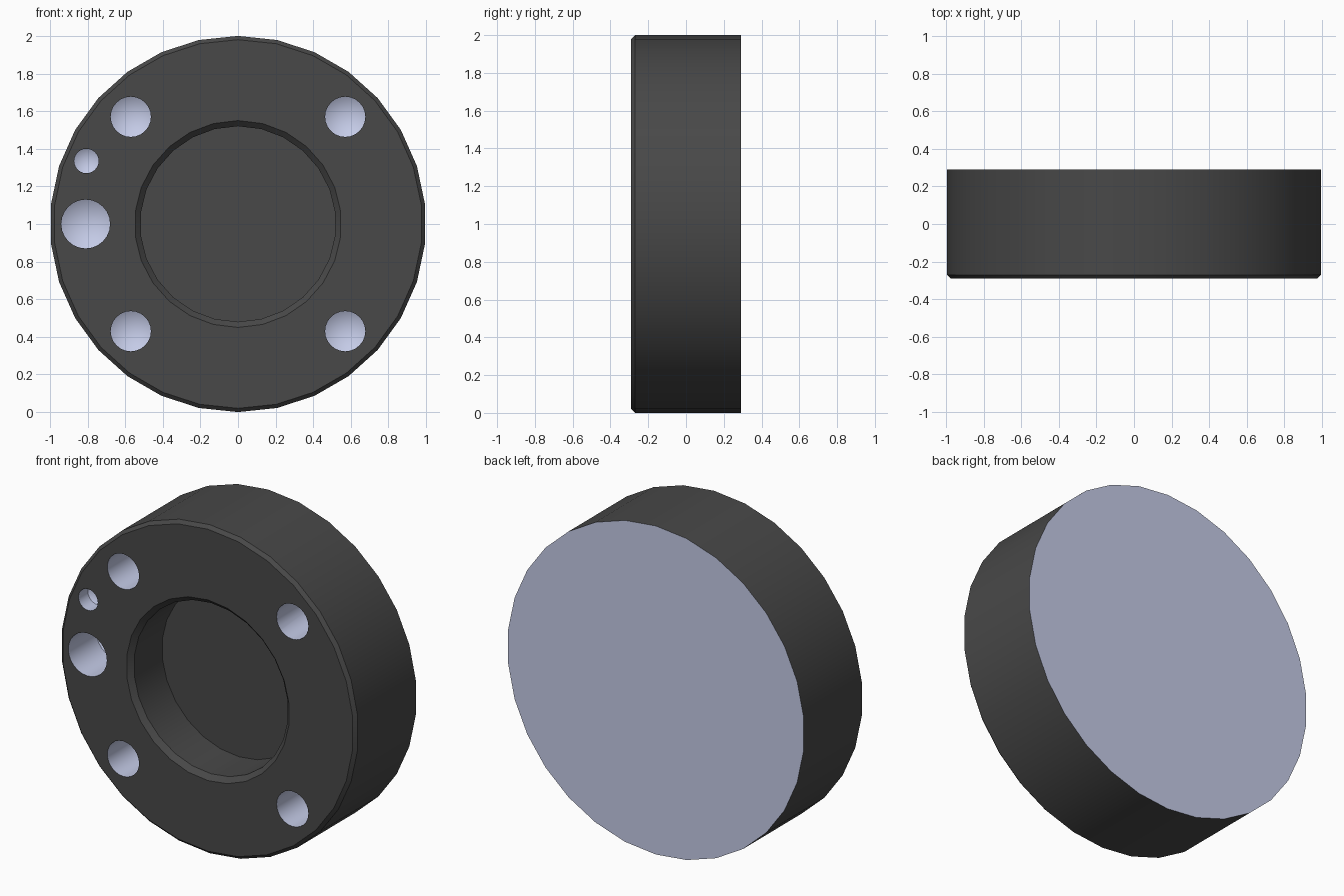
import bpy
import bmesh
import math

cube = bpy.data.objects.get("Cube")
if cube:
    bpy.data.objects.remove(cube, do_unlink=True)


def material(name, rgb):
    mat = bpy.data.materials.new(name)
    mat.use_nodes = True
    mat.diffuse_color = (*rgb, 1)
    mat.node_tree.nodes["Principled BSDF"].inputs["Base Color"].default_value = (*rgb, 1)
    return mat


MATERIALS = [material("dark grey", (0.065, 0.065, 0.065)),
             material("pale lilac", (0.59, 0.635, 0.85))]
DARK, LILAC = 0, 1


def turn(bm, profile, sides, x=0, z=1, mat=DARK):
    """Closed solid turned about the y axis from (radius, y) points."""
    rings = []
    for r, y in profile:
        if r == 0:
            rings.append([bm.verts.new((x, y, z))])
            continue
        angles = [math.tau * i / sides for i in range(sides)]
        rings.append([bm.verts.new((x + r * math.sin(a), y, z + r * math.cos(a)))
                      for a in angles])
    faces = []
    for a, b in zip(rings, rings[1:]):
        for i in range(sides):
            j = (i + 1) % sides
            corners = [a[i % len(a)], a[j % len(a)], b[j % len(b)], b[i % len(b)]]
            faces.append(bm.faces.new(list(dict.fromkeys(corners))))
    # Flat caps where the profile does not end on the axis
    for ring in (rings[0], rings[-1]):
        if len(ring) > 1:
            faces.append(bm.faces.new(ring))
    for f in faces:
        f.material_index = mat


def finish(bm, name):
    bmesh.ops.recalc_face_normals(bm, faces=bm.faces[:])
    mesh = bpy.data.meshes.new(name)
    bm.to_mesh(mesh)
    bm.free()
    for mat in MATERIALS:
        mesh.materials.append(mat)
    ob = bpy.data.objects.new(name, mesh)
    bpy.context.collection.objects.link(ob)
    return ob


FRONT, BACK = -0.29, 0.29

# Disc body with chamfered front rim and a pale back face
bm = bmesh.new()
turn(bm, [(0.98, FRONT), (1.0, FRONT + 0.02), (1.0, BACK)], 30)
for f in bm.faces:
    if f.calc_center_median().y > BACK - 0.001:
        f.material_index = LILAC
body = finish(bm, "flange_body")

# Cutter: central pocket with chamfered mouth
bm = bmesh.new()
turn(bm, [(0.55, FRONT - 0.1), (0.55, FRONT), (0.52, FRONT + 0.03), (0.52, 0.01)], 26)

# Cutter: drilled holes with conical ends (x, z, radius, depth)
holes = [(sx * 0.57, 1 + sz * 0.57, 0.107, 0.36) for sx in (-1, 1) for sz in (-1, 1)]
holes += [(-0.81, 1.0, 0.13, 0.27), (-0.806, 1.335, 0.065, 0.09)]
for x, z, r, depth in holes:
    turn(bm, [(r, FRONT - 0.1), (r, FRONT + depth), (0, FRONT + depth + 0.6 * r)],
         24, x, z, LILAC)
cutter = finish(bm, "hole_cutter")
cutter.hide_render = True

# Cut, then drop the helper
mod = body.modifiers.new("holes", "BOOLEAN")
mod.operation = "DIFFERENCE"
mod.solver = "EXACT"
mod.object = cutter
bpy.ops.object.select_all(action="DESELECT")
bpy.context.view_layer.objects.active = body
body.select_set(True)
bpy.ops.object.modifier_apply(modifier=mod.name)
bpy.data.objects.remove(cutter, do_unlink=True)

bpy.ops.object.shade_smooth_by_angle(angle=math.radians(30))
